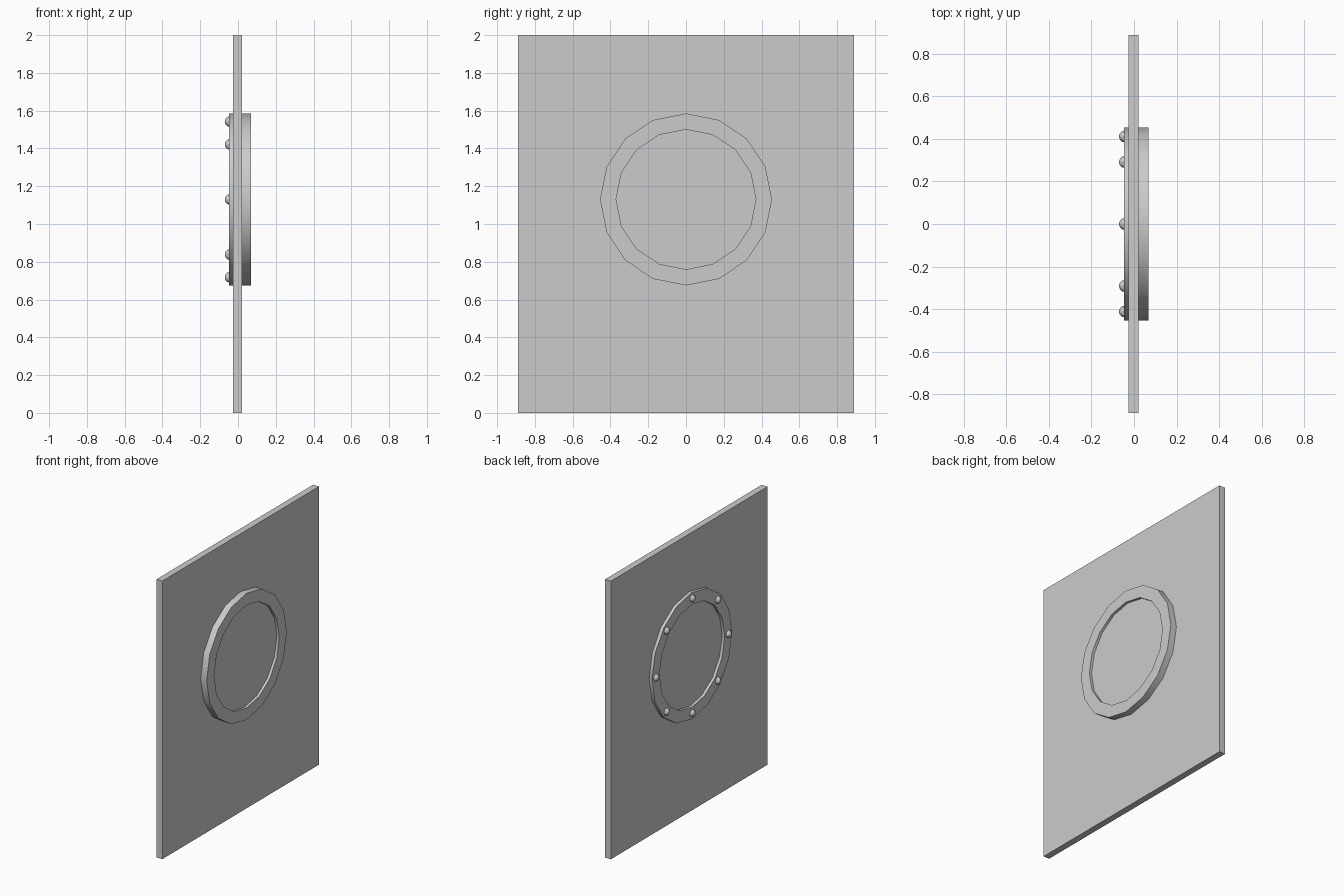
import bpy, bmesh
from math import sin, cos, pi, radians

if "Cube" in bpy.data.objects:
    bpy.data.objects.remove(bpy.data.objects["Cube"])

CZ, SIDES = 1.13, 16


def make(name, bm, smooth=False):
    bmesh.ops.recalc_face_normals(bm, faces=bm.faces)
    me = bpy.data.meshes.new(name)
    bm.to_mesh(me)
    bm.free()
    ob = bpy.data.objects.new(name, me)
    bpy.context.collection.objects.link(ob)
    if smooth:
        bpy.ops.object.select_all(action='DESELECT')
        ob.select_set(True)
        bpy.context.view_layer.objects.active = ob
        bpy.ops.object.shade_smooth_by_angle(angle=radians(35))
    return ob


def lathe(name, profile, n, cy, cz, closed, smooth=False):
    """Revolve (x, radius) points about an axis along x."""
    bm = bmesh.new()
    rings = [[bm.verts.new((x, cy + r * sin(2 * pi * i / n), cz + r * cos(2 * pi * i / n)))
              for i in range(n)] for x, r in profile]
    pairs = list(zip(rings, rings[1:]))
    if closed:
        pairs.append((rings[-1], rings[0]))
    else:
        bm.faces.new(rings[0])
        bm.faces.new(rings[-1])
    for a, b in pairs:
        for i in range(n):
            j = (i + 1) % n
            bm.faces.new((a[i], a[j], b[j], b[i]))
    return make(name, bm, smooth)


# Flat panel with a porthole opening
bm = bmesh.new()
bmesh.ops.create_cube(bm, size=1)
for v in bm.verts:
    v.co = (-0.002 + v.co.x * 0.047, v.co.y * 1.78, 1 + v.co.z * 2)
panel = make("door_panel", bm)
cutter = lathe("opening_cutter", [(-0.2, 0.41), (0.2, 0.41)], SIDES, 0, CZ, False)
cutter.hide_render = True
cutter.hide_viewport = True
cut = panel.modifiers.new("opening", 'BOOLEAN')
cut.operation = 'DIFFERENCE'
cut.solver = 'EXACT'
cut.object = cutter

# Window frame ring and the pane it holds
lathe("window_frame", [(-0.048, 0.37), (-0.048, 0.455), (0.069, 0.455), (0.069, 0.37)],
      SIDES, 0, CZ, True, True)
lathe("window_pane", [(-0.028, 0.372), (0.05, 0.372)], SIDES, 0, CZ, False)

# Domed bolts around the frame on one side
for k in range(8):
    a = k * pi / 4
    lathe(f"bolt_{k + 1}", [(-0.046, 0.027), (-0.056, 0.025), (-0.066, 0.015), (-0.07, 0.006)],
          8, 0.412 * sin(a), CZ + 0.412 * cos(a), False, True)
